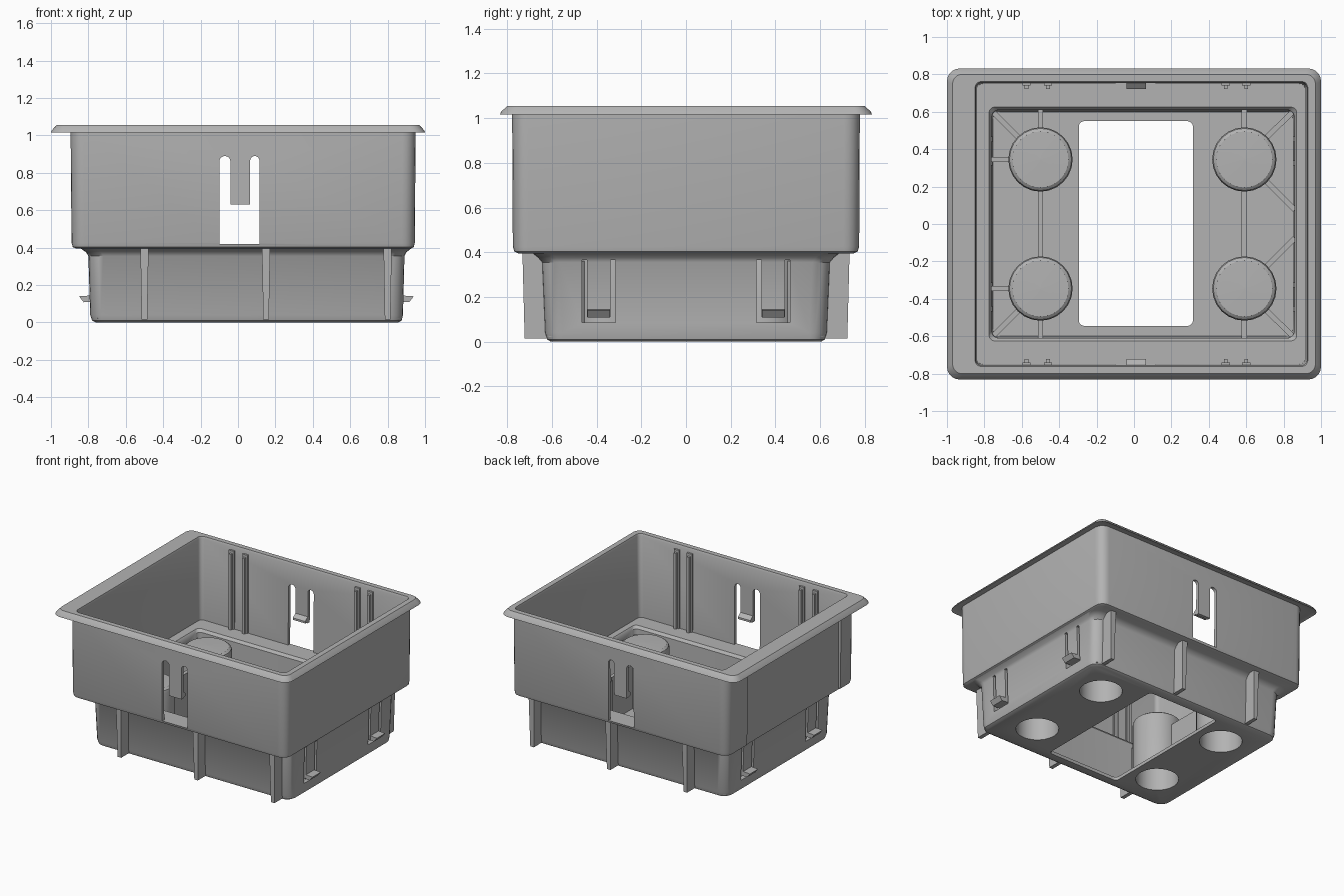
import bpy, bmesh, math
from mathutils import Matrix, Vector

if "Cube" in bpy.data.objects:
    bpy.data.objects.remove(bpy.data.objects["Cube"])

GREY = bpy.data.materials.new("grey_plastic")
GREY.diffuse_color = (0.45, 0.45, 0.45, 1)
GREY.use_nodes = True
GREY.node_tree.nodes["Principled BSDF"].inputs["Base Color"].default_value = GREY.diffuse_color


def finish(name, bm, smooth=True):
    bmesh.ops.recalc_face_normals(bm, faces=bm.faces[:])
    me = bpy.data.meshes.new(name)
    bm.to_mesh(me)
    bm.free()
    ob = bpy.data.objects.new(name, me)
    bpy.context.collection.objects.link(ob)
    me.materials.append(GREY)
    if smooth:
        bpy.ops.object.select_all(action='DESELECT')
        ob.select_set(True)
        bpy.context.view_layer.objects.active = ob
        bpy.ops.object.shade_smooth_by_angle(angle=math.radians(35))
    return ob


def rounded_rect(x0, x1, y0, y1, r, n=5):
    pts = []
    for i, (cx, cy) in enumerate([(x1 - r, y1 - r), (x0 + r, y1 - r), (x0 + r, y0 + r), (x1 - r, y0 + r)]):
        for k in range(n + 1):
            a = math.pi / 2 * (i + k / n)
            pts.append((cx + r * math.cos(a), cy + r * math.sin(a)))
    return pts


def add_loft(bm, rings):
    loops = [[bm.verts.new(p) for p in ring] for ring in rings]
    for a, b in zip(loops, loops[1:]):
        n = len(a)
        for i in range(n):
            bm.faces.new((a[i], a[(i + 1) % n], b[(i + 1) % n], b[i]))
    bm.faces.new(loops[0])
    bm.faces.new(loops[-1])


def add_box(bm, x0, x1, y0, y1, z0, z1):
    m = Matrix.Translation(((x0 + x1) / 2, (y0 + y1) / 2, (z0 + z1) / 2)) @ Matrix.Diagonal(
        (abs(x1 - x0), abs(y1 - y0), z1 - z0, 1))
    bmesh.ops.create_cube(bm, size=1, matrix=m)


def add_prism(bm, pts, offset):
    add_loft(bm, [[Vector(p) for p in pts], [Vector(p) + Vector(offset) for p in pts]])


# Stepped tub: closed shell, outside going up then inside going down
# each row: x0, x1, y half depth, corner radius, z
shell_rows = [
    (-0.76, 0.855, 0.605, 0.05, 0.0), (-0.78, 0.875, 0.622, 0.07, 0.01),
    (-0.79, 0.882, 0.632, 0.08, 0.04), (-0.80, 0.89, 0.645, 0.08, 0.355),
    (-0.812, 0.90, 0.66, 0.08, 0.375), (-0.84, 0.925, 0.685, 0.08, 0.395),
    (-0.865, 0.925, 0.75, 0.05, 0.395), (-0.883, 0.94, 0.768, 0.06, 0.403),
    (-0.89, 0.945, 0.775, 0.07, 0.425), (-0.895, 0.95, 0.778, 0.07, 1.025),
    (-0.975, 0.975, 0.81, 0.05, 1.025), (-1.0, 1.0, 0.832, 0.07, 1.017),
    (-0.995, 0.995, 0.828, 0.07, 1.028), (-0.97, 0.97, 0.80, 0.05, 1.055),
    (-0.85, 0.93, 0.762, 0.035, 1.055), (-0.845, 0.925, 0.755, 0.03, 1.04),
    (-0.84, 0.915, 0.75, 0.03, 0.42), (-0.775, 0.87, 0.625, 0.03, 0.42),
    (-0.762, 0.858, 0.61, 0.04, 0.40), (-0.755, 0.85, 0.60, 0.04, 0.025),
]
bm = bmesh.new()
add_loft(bm, [[(x, y, z) for x, y in rounded_rect(x0, x1, -h, h, r)] for x0, x1, h, r, z in shell_rows])
tub = finish("tub", bm, False)


def cut(bm):
    cutter = finish("cutter", bm, False)
    mod = tub.modifiers.new("cut", 'BOOLEAN')
    mod.operation, mod.solver, mod.object = 'DIFFERENCE', 'EXACT', cutter
    bpy.ops.object.select_all(action='DESELECT')
    bpy.context.view_layer.objects.active = tub
    tub.select_set(True)
    bpy.ops.object.modifier_apply(modifier=mod.name)
    bpy.data.objects.remove(cutter)


BOSSES = [(x, y) for x in (-0.5, 0.59) for y in (-0.345, 0.345)]

# Floor window and holes under the bosses
bm = bmesh.new()
window = rounded_rect(-0.295, 0.315, -0.545, 0.55, 0.03)
add_loft(bm, [[(x, y, z) for x, y in window] for z in (-0.1, 0.1)])
for x, y in BOSSES:
    bmesh.ops.create_cone(bm, cap_ends=True, segments=24, radius1=0.15, radius2=0.15, depth=0.2,
                          matrix=Matrix.Translation((x, y, 0)))
cut(bm)

# Front and back fork-shaped slots around a hanging latch
def arc(cx, r):
    return [(cx + r * math.cos(math.pi * k / 8), 0.89 - r + r * math.sin(math.pi * k / 8)) for k in range(9)]

fork = [(-0.1, 0.42), (0.115, 0.42)] + arc(0.09, 0.025) + [(0.065, 0.63), (-0.04, 0.63)] + arc(-0.07, 0.03)
fork.pop()
fork.append((-0.1, 0.86))
bm = bmesh.new()
for y in (-0.9, 0.65):
    add_prism(bm, [(x, y, z) for x, z in fork], (0, 0.25, 0))
cut(bm)

# U-shaped slots around the side clips
bm = bmesh.new()
for x in (-0.9, 0.8):
    for s in (-1, 1):
        c = 0.39 * s
        u = [(-0.075, 0.085), (0.075, 0.085), (0.075, 0.365), (0.052, 0.365),
             (0.052, 0.11), (-0.052, 0.11), (-0.052, 0.365), (-0.075, 0.365)]
        add_prism(bm, [(x, c + y, z) for y, z in u], (0.18, 0, 0))
cut(bm)

# Shallow recess in the left outer wall
bm = bmesh.new()
add_box(bm, -0.95, -0.872, -0.6, 0.53, 0.3, 1.024)
cut(bm)
bpy.context.view_layer.objects.active = tub
tub.select_set(True)
bpy.ops.object.shade_smooth_by_angle(angle=math.radians(35))

# Hollow bosses, open at the bottom
profile = [(0.15, 0.02), (0.15, 0.43), (0.0, 0.43)], [(0.172, 0.02), (0.172, 0.425), (0.166, 0.445), (0.15, 0.457), (0, 0.462)]
bm = bmesh.new()
for bx, by in BOSSES:
    path = [(0.0001, 0.43)] + profile[0][1::-1] + profile[1][:-1] + [(0.0001, 0.462)]
    add_loft(bm, [[(bx + r * math.cos(math.tau * k / 24), by + r * math.sin(math.tau * k / 24), z)
                   for k in range(24)] for r, z in path])
finish("bosses", bm)

# Stiffening walls between bosses and tub sides
bm = bmesh.new()

def web(ax, ay, bx, by, top=0.36):
    d = Vector((bx - ax, by - ay, 0))
    n = Vector((-d.y, d.x, 0)).normalized() * 0.014
    a, b = Vector((ax, ay, 0.02)), Vector((bx, by, 0.02))
    add_prism(bm, [a + n, a - n, b - n, b + n], (0, 0, top - 0.02))

for s in (-1, 1):
    y = 0.345 * s
    for x in (-0.5, 0.59):
        web(x, y + 0.16 * s, x, 0.615 * s)
    web(-0.66, y, -0.77, y)
    web(-0.615, y + 0.115 * s, -0.76, 0.605 * s)
    web(0.705, y + 0.115 * s, 0.855, 0.605 * s)
    web(0.705, y - 0.115 * s, 0.86, 0.075 * s)
for x in (-0.5, 0.59):
    web(x, -0.185, x, 0.185)
finish("floor_webs", bm, False)

# Tapered outer fins under the step, front and back
bm = bmesh.new()
for s in (-1, 1):
    for x in (-0.5, 0.15, 0.8):
        add_loft(bm, [[(x - w, 0.615 * s, z), (x + w, 0.615 * s, z), (x + w, t * s, z), (x - w, t * s, z)]
                      for w, t, z in ((0.015, 0.722, 0.015), (0.022, 0.732, 0.40))])
finish("outer_fins", bm, False)

# Paired guide rails inside the front and back walls
bm = bmesh.new()
for s in (-1, 1):
    for x in (-0.575, -0.46, 0.49, 0.6):
        add_box(bm, x - 0.022, x + 0.022, 0.74 * s, 0.765 * s, 0.41, 1.02)
        add_box(bm, x - 0.01, x + 0.01, 0.722 * s, 0.765 * s, 0.41, 1.0)
finish("guide_rails", bm, False)

# Latch hooks at the bottom of the hanging latches
bm = bmesh.new()
for s in (-1, 1):
    add_prism(bm, [(-0.04, 0.765 * s, 0.63), (-0.04, 0.722 * s, 0.64), (-0.04, 0.722 * s, 0.655),
                   (-0.04, 0.765 * s, 0.69)], (0.105, 0, 0))
finish("latch_hooks", bm, False)

# Side clip hooks
bm = bmesh.new()
for root, tip in ((-0.775, -0.85), (0.865, 0.94)):
    for s in (-1, 1):
        add_prism(bm, [(root, 0.39 * s - 0.05, 0.112), (tip + (0.025 if tip < 0 else -0.025), 0.39 * s - 0.05, 0.108),
                       (tip, 0.39 * s - 0.05, 0.14), (root, 0.39 * s - 0.05, 0.145)], (0, 0.1, 0))
finish("side_clip_hooks", bm, False)
